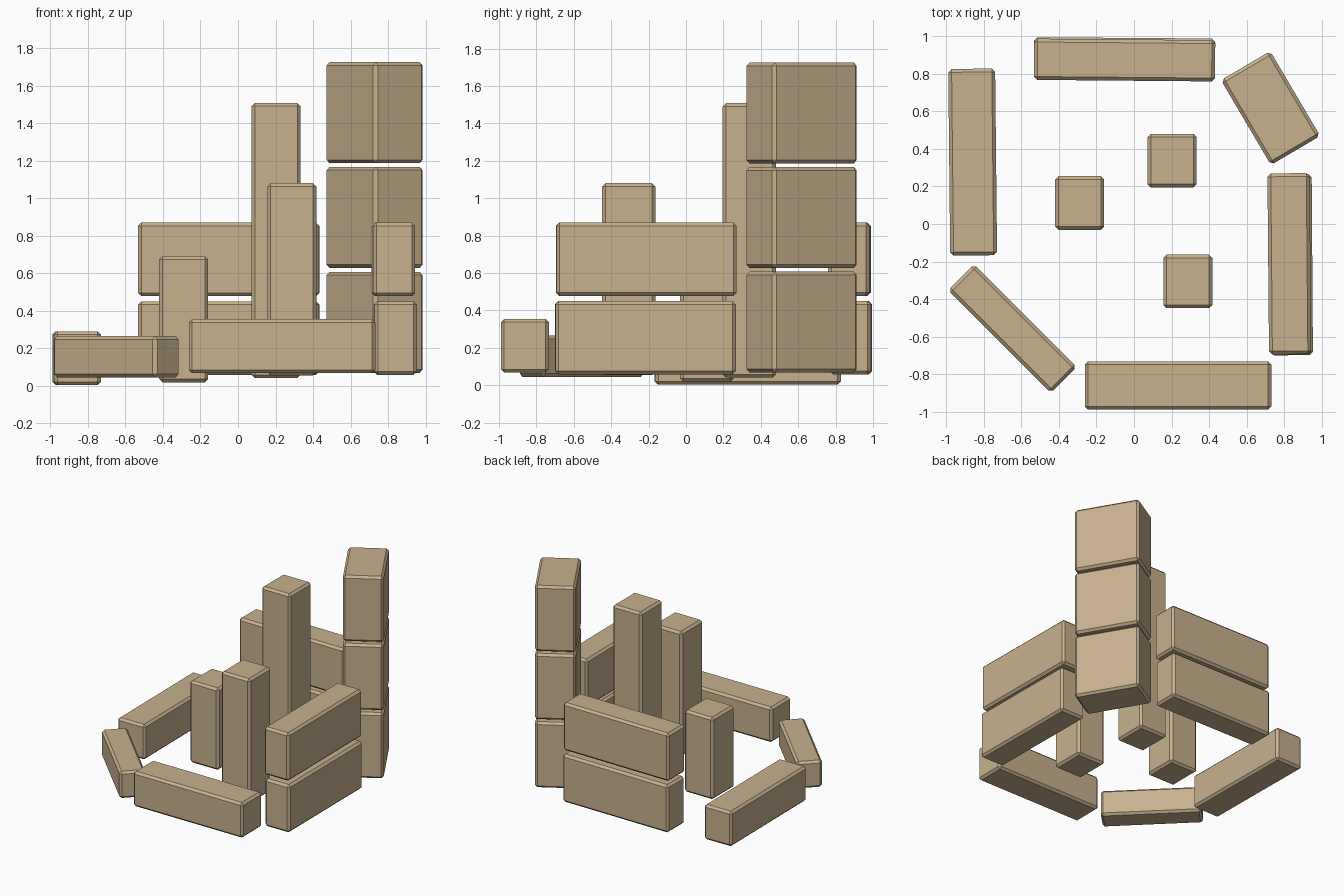
import bpy, math

if "Cube" in bpy.data.objects:
    bpy.data.objects.remove(bpy.data.objects["Cube"])


def block(name, center, size, z0, z1, angle=0.0, chamfer=0.018):
    """Chamfered block with a footprint centre, footprint size and z range."""
    bpy.ops.mesh.primitive_cube_add(size=1, location=(center[0], center[1], (z0 + z1) / 2))
    ob = bpy.context.object
    ob.name = name
    ob.scale = (size[0], size[1], z1 - z0)
    bpy.ops.object.transform_apply(location=False, rotation=False, scale=True)
    ob.rotation_euler.z = math.radians(angle)
    ob.data.materials.append(wood)
    bev = ob.modifiers.new("chamfer", 'BEVEL')
    bev.width = chamfer
    bev.segments = 1
    bev.limit_method = 'ANGLE'
    return ob


wood = bpy.data.materials.new("wood")
wood.diffuse_color = (0.58, 0.44, 0.27, 1)
wood.use_nodes = True
wood.node_tree.nodes["Principled BSDF"].inputs["Base Color"].default_value = wood.diffuse_color

# Low single-block walls
block("left_wall", (-0.86, 0.33), (0.25, 0.995), 0.003, 0.29, 0.6)
block("front_left_wall", (-0.648, -0.558), (0.775, 0.195), 0.045, 0.265, -45)
block("front_wall", (0.235, -0.861), (0.995, 0.258), 0.067, 0.355)

# Double-height walls on the right and back
block("right_wall_lower", (0.838, -0.217), (0.225, 0.965), 0.058, 0.45, 0.4)
block("right_wall_upper", (0.828, -0.212), (0.225, 0.965), 0.477, 0.87, 0.5)
block("back_wall_lower", (-0.05, 0.882), (0.965, 0.22), 0.058, 0.45, -0.4)
block("back_wall_upper", (-0.05, 0.874), (0.965, 0.22), 0.477, 0.87, -0.5)

# Corner tower of three stacked blocks
for i, (z0, z1) in enumerate([(0.068, 0.607), (0.627, 1.167), (1.186, 1.725)]):
    block(f"corner_tower_{i + 1}", (0.728, 0.618), (0.525, 0.305), z0, z1, -59.5)

# Free-standing pillars inside the ring
for i, (x, y, z0, z1) in enumerate([(-0.29, 0.112, 0.018, 0.69),
                                    (0.203, 0.338, 0.04, 1.508),
                                    (0.287, -0.306, 0.055, 1.08)]):
    block(f"pillar_{i + 1}", (x, y), (0.262, 0.286), z0, z1)
